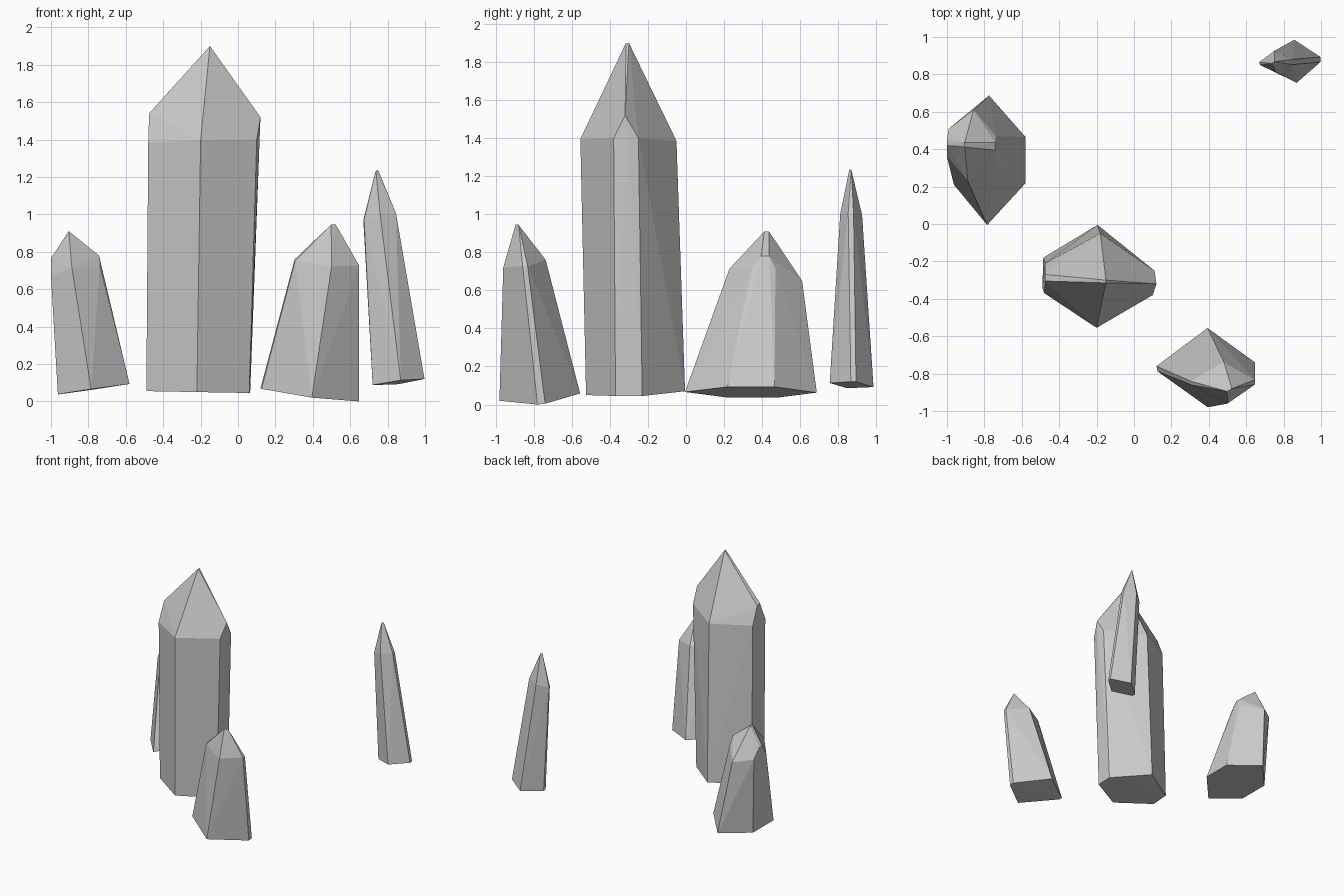
import bpy, bmesh, math


def crystal(name, base, shoulder, tip):
    """Faceted crystal: six-sided foot, six-sided shoulder, ridge points and apex."""
    bm = bmesh.new()
    for p in base + shoulder + tip:
        bm.verts.new(p)
    res = bmesh.ops.convex_hull(bm, input=bm.verts[:])
    loose = [v for v in bm.verts if not v.link_faces]
    bmesh.ops.delete(bm, geom=loose, context='VERTS')
    # merge nearly flat triangles into clean facets
    bmesh.ops.dissolve_limit(bm, angle_limit=math.radians(2),
                             verts=bm.verts[:], edges=bm.edges[:])
    bmesh.ops.recalc_face_normals(bm, faces=bm.faces[:])
    me = bpy.data.meshes.new(name)
    bm.to_mesh(me)
    bm.free()
    ob = bpy.data.objects.new(name, me)
    bpy.context.collection.objects.link(ob)


# Rings run front-left, front, front-right, back-right, back, back-left
# Tall central crystal
crystal("large_crystal",
        [(-.49, -.34, .055), (-.22, -.525, .05), (.06, -.37, .045),
         (.065, -.23, .045), (-.195, -.005, .07), (-.485, -.18, .06)],
        [(-.48, -.37, 1.385), (-.20, -.555, 1.395), (.10, -.38, 1.40),
         (.11, -.25, 1.40), (-.18, -.05, 1.385), (-.475, -.21, 1.385)],
        [(-.475, -.27, 1.53), (-.475, -.305, 1.54), (.12, -.32, 1.52),
         (-.15, -.315, 1.90), (-.15, -.30, 1.90)])

# Short broad crystal on the left
crystal("left_crystal",
        [(-.963, .21, .038), (-.785, -.005, .066), (-.58, .218, .093),
         (-.58, .465, .093), (-.775, .687, .063), (-.963, .484, .037)],
        [(-1.0, .36, .67), (-.888, .228, .713), (-.74, .345, .715),
         (-.738, .47, .715), (-.858, .61, .65), (-.99, .51, .67)],
        [(-1.0, .42, .765), (-1.0, .45, .755), (-.743, .395, .78),
         (-.743, .437, .78), (-.905, .412, .91), (-.905, .437, .908)])

# Short leaning crystal at the front right
crystal("right_crystal",
        [(.126, -.788, .067), (.395, -.98, .02), (.647, -.78, .0),
         (.647, -.74, .005), (.393, -.556, .058), (.12, -.76, .07)],
        [(.305, -.86, .75), (.50, -.96, .72), (.647, -.858, .728),
         (.647, -.832, .728), (.48, -.737, .76), (.303, -.84, .76)],
        [(.498, -.895, .945), (.523, -.88, .945)])

# Slim crystal at the back right
crystal("slim_crystal",
        [(.72, .84, .088), (.87, .755, .113), (.997, .866, .12),
         (.997, .893, .12), (.857, .985, .092), (.72, .868, .087)],
        [(.674, .85, .97), (.76, .81, 1.0), (.845, .852, 1.005),
         (.845, .88, 1.005), (.75, .925, .995), (.67, .866, .97)],
        [(.737, .858, 1.235), (.75, .868, 1.235)])
